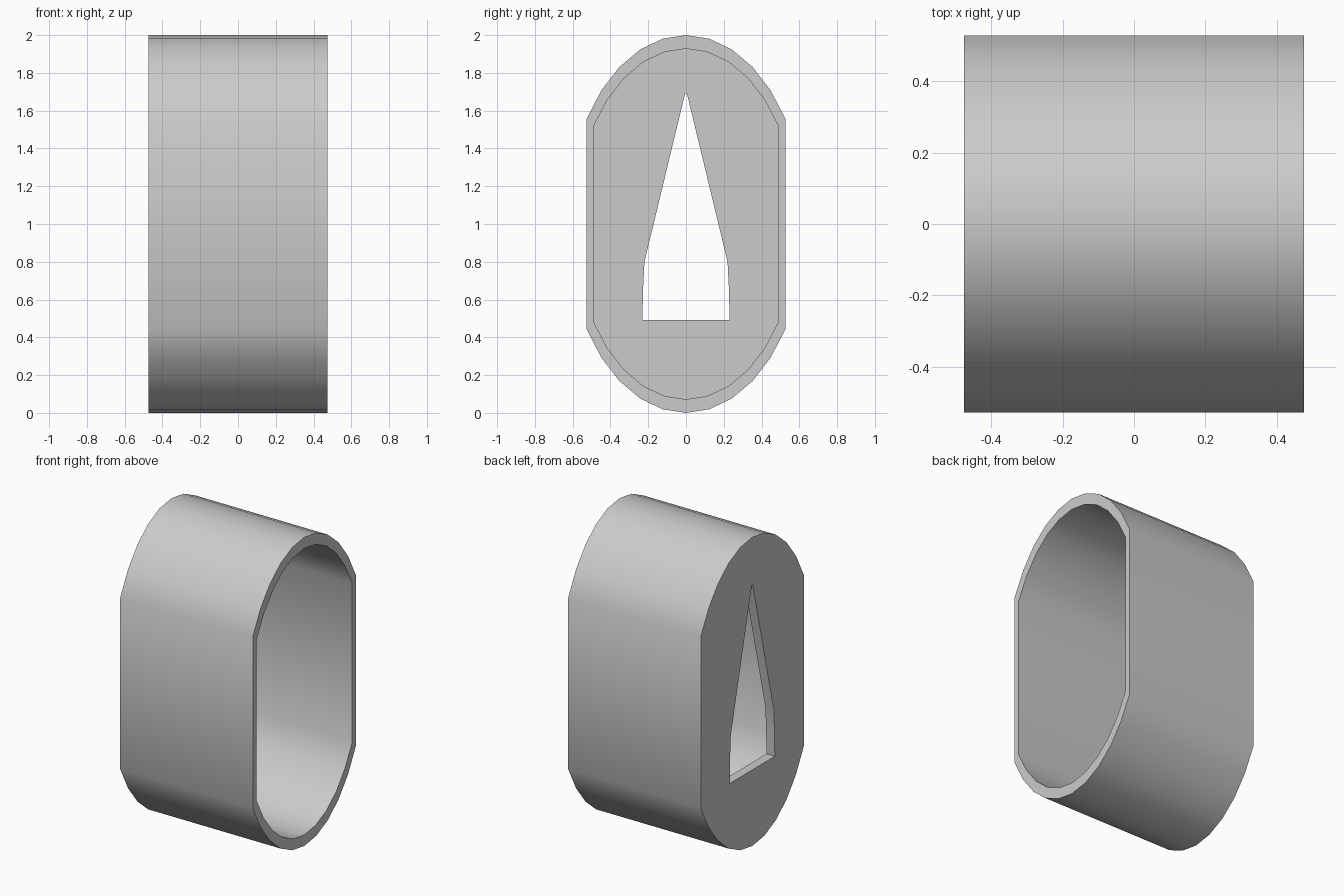
import bpy
import bmesh
from math import sin, cos, radians

cube = bpy.data.objects.get("Cube")
if cube:
    bpy.data.objects.remove(cube, do_unlink=True)

END = 0.475       # half length along x
CAP = 0.06        # thickness of the closed end


def oval(half_width, half_height):
    """Ellipse profile in y, z with both sides cut off flat."""
    angles = [radians(11.25 * k) for k in range(-5, 6)]
    top = [(half_width * sin(a), 1 + half_height * cos(a)) for a in angles]
    return top + [(-y, 2 - z) for y, z in top]


def ring(bm, profile, x):
    """Closed loop of edges following a profile at one x position."""
    verts = [bm.verts.new((x, y, z)) for y, z in profile]
    for a, b in zip(verts, verts[1:] + verts[:1]):
        bm.edges.new((a, b))
    return verts


def bridge(bm, first, second):
    """Quads joining two loops of equal length."""
    n = len(first)
    for i in range(n):
        j = (i + 1) % n
        bm.faces.new((first[i], first[j], second[j], second[i]))


def fill_between(bm, outer, inner):
    """Flat end face with a hole in it."""
    edges = [bm.edges.get((loop[i - 1], loop[i]))
             for loop in (outer, inner) for i in range(len(loop))]
    bmesh.ops.triangle_fill(bm, use_beauty=True, edges=edges, normal=(1, 0, 0))


# Profiles: outer shell, cavity and pointed window
shell = oval(0.634, 1.0)
cavity = oval(0.59, 0.928)
half = [(0.005, 1.69), (0.22, 0.8), (0.227, 0.66), (0.231, 0.493)]
window = half + [(-y, z) for y, z in reversed(half)]

# Hollow sleeve, open at +x, with a windowed wall at -x
bm = bmesh.new()
shell_closed, shell_open = ring(bm, shell, -END), ring(bm, shell, END)
cavity_closed, cavity_open = ring(bm, cavity, CAP - END), ring(bm, cavity, END)
window_out, window_in = ring(bm, window, -END), ring(bm, window, CAP - END)

bridge(bm, shell_closed, shell_open)
bridge(bm, shell_open, cavity_open)
bridge(bm, cavity_open, cavity_closed)
bridge(bm, window_in, window_out)
fill_between(bm, shell_closed, window_out)
fill_between(bm, cavity_closed, window_in)
bmesh.ops.recalc_face_normals(bm, faces=bm.faces[:])

mesh = bpy.data.meshes.new("sleeve")
bm.to_mesh(mesh)
bm.free()
sleeve = bpy.data.objects.new("sleeve", mesh)
bpy.context.collection.objects.link(sleeve)

# Plain grey material
grey = bpy.data.materials.new("light grey")
grey.use_nodes = True
colour = (0.6, 0.6, 0.6, 1)
grey.diffuse_color = colour
grey.node_tree.nodes["Principled BSDF"].inputs["Base Color"].default_value = colour
mesh.materials.append(grey)

# Smooth curved walls, crisp rims
bpy.ops.object.select_all(action="DESELECT")
sleeve.select_set(True)
bpy.context.view_layer.objects.active = sleeve
bpy.ops.object.shade_smooth_by_angle(angle=radians(35))
